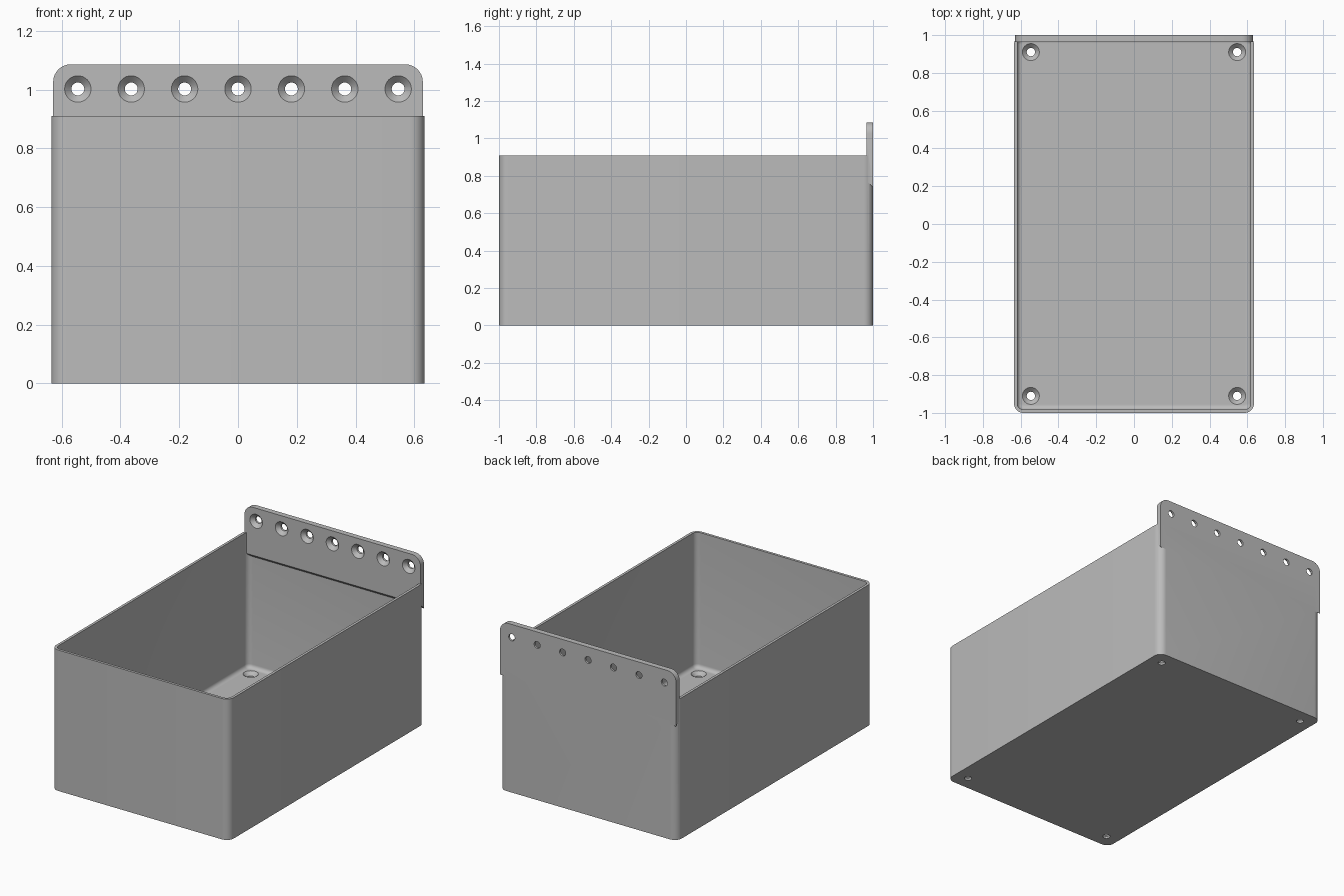
import bpy
import bmesh
from math import sin, cos, pi
from mathutils import Matrix

cube = bpy.data.objects.get("Cube")
if cube:
    bpy.data.objects.remove(cube, do_unlink=True)

HALF_X, HALF_Y, RIM = 0.635, 1.0, 0.91
WALL, FLOOR, CORNER, FILLET = 0.017, 0.036, 0.05, 0.025
FLANGE_Y, FLANGE_X, TOP = 0.964, 0.629, 1.086

grey = bpy.data.materials.new("grey plastic")
grey.use_nodes = True
colour = (0.5, 0.5, 0.5, 1)
grey.diffuse_color = colour
grey.node_tree.nodes["Principled BSDF"].inputs["Base Color"].default_value = colour


def rounded_rect(inset, z, steps=8):
    r = max(CORNER - inset, 0.004)
    cx, cy = HALF_X - inset - r, HALF_Y - inset - r
    points = []
    for i, (sx, sy) in enumerate([(1, 1), (-1, 1), (-1, -1), (1, -1)]):
        for k in range(steps + 1):
            a = (i + k / steps) * pi / 2
            points.append((sx * cx + r * cos(a), sy * cy + r * sin(a), z))
    return points


def circle(r, z, n=32):
    return [(r * cos(2 * pi * k / n), r * sin(2 * pi * k / n), z) for k in range(n)]


def loft(bm, rings, matrix=Matrix()):
    """Skin a stack of equal rings and cap both ends."""
    loops = [[bm.verts.new(matrix @ Matrix.Translation(p).translation) for p in ring]
             for ring in rings]
    n = len(loops[0])
    for a, b in zip(loops, loops[1:]):
        for k in range(n):
            bm.faces.new((a[k], a[(k + 1) % n], b[(k + 1) % n], b[k]))
    bm.faces.new(loops[0][::-1])
    bm.faces.new(loops[-1])


def make_object(name, bm):
    bmesh.ops.recalc_face_normals(bm, faces=bm.faces)
    mesh = bpy.data.meshes.new(name)
    bm.to_mesh(mesh)
    bm.free()
    mesh.materials.append(grey)
    ob = bpy.data.objects.new(name, mesh)
    bpy.context.collection.objects.link(ob)
    return ob


def boolean(ob, other, operation):
    mod = ob.modifiers.new(operation.title(), "BOOLEAN")
    mod.object, mod.operation, mod.solver = other, operation, "EXACT"
    bpy.context.view_layer.objects.active = ob
    bpy.ops.object.modifier_apply(modifier=mod.name)
    bpy.data.objects.remove(other, do_unlink=True)


# Open bin: outer wall, rim, inner wall and filleted floor
rings = [rounded_rect(0, 0), rounded_rect(0, RIM), rounded_rect(WALL, RIM)]
for k in range(7):
    a = k / 6 * pi / 2
    rings.append(rounded_rect(WALL + FILLET * (1 - cos(a)), FLOOR + FILLET * (1 - sin(a))))
bm = bmesh.new()
loft(bm, rings)
storage_bin = make_object("storage_bin", bm)

# Hanging flange: round-cornered plate whose lower edge tapers into the back wall
r = 0.06
outline = [(-FLANGE_X, 0), (FLANGE_X, 0)]
for side in (0, 1):
    for k in range(9):
        a = (side + k / 8) * pi / 2
        cx = (FLANGE_X - r) * (1 - 2 * side)
        outline.append((cx + r * cos(a), TOP - r + r * sin(a)))
bm = bmesh.new()
loft(bm, [[(x, y, z or low) for x, z in outline]
          for y, low in ((FLANGE_Y, 0.776), (HALF_Y, 0.74))])
boolean(storage_bin, make_object("hanging_flange", bm), "UNION")

# Countersunk screw holes: a row along the flange and one in each floor corner
spots = [Matrix.Translation((0.1817 * i, FLANGE_Y, 1.002)) @ Matrix.Rotation(pi / 2, 4, "X")
         for i in range(-3, 4)]
spots += [Matrix.Translation((x, y, FLOOR)) for x in (-0.546, 0.546) for y in (-0.91, 0.91)]
bm = bmesh.new()
for spot in spots:
    loft(bm, [circle(0.022, -0.06), circle(0.022, -0.023),
              circle(0.045, 0), circle(0.045, 0.006)], spot)
boolean(storage_bin, make_object("screw_hole_cutter", bm), "DIFFERENCE")

# Smooth the rounded corners and keep the edges crisp
bpy.ops.object.select_all(action="DESELECT")
storage_bin.select_set(True)
bpy.context.view_layer.objects.active = storage_bin
bpy.ops.object.shade_smooth_by_angle(angle=pi / 6)
